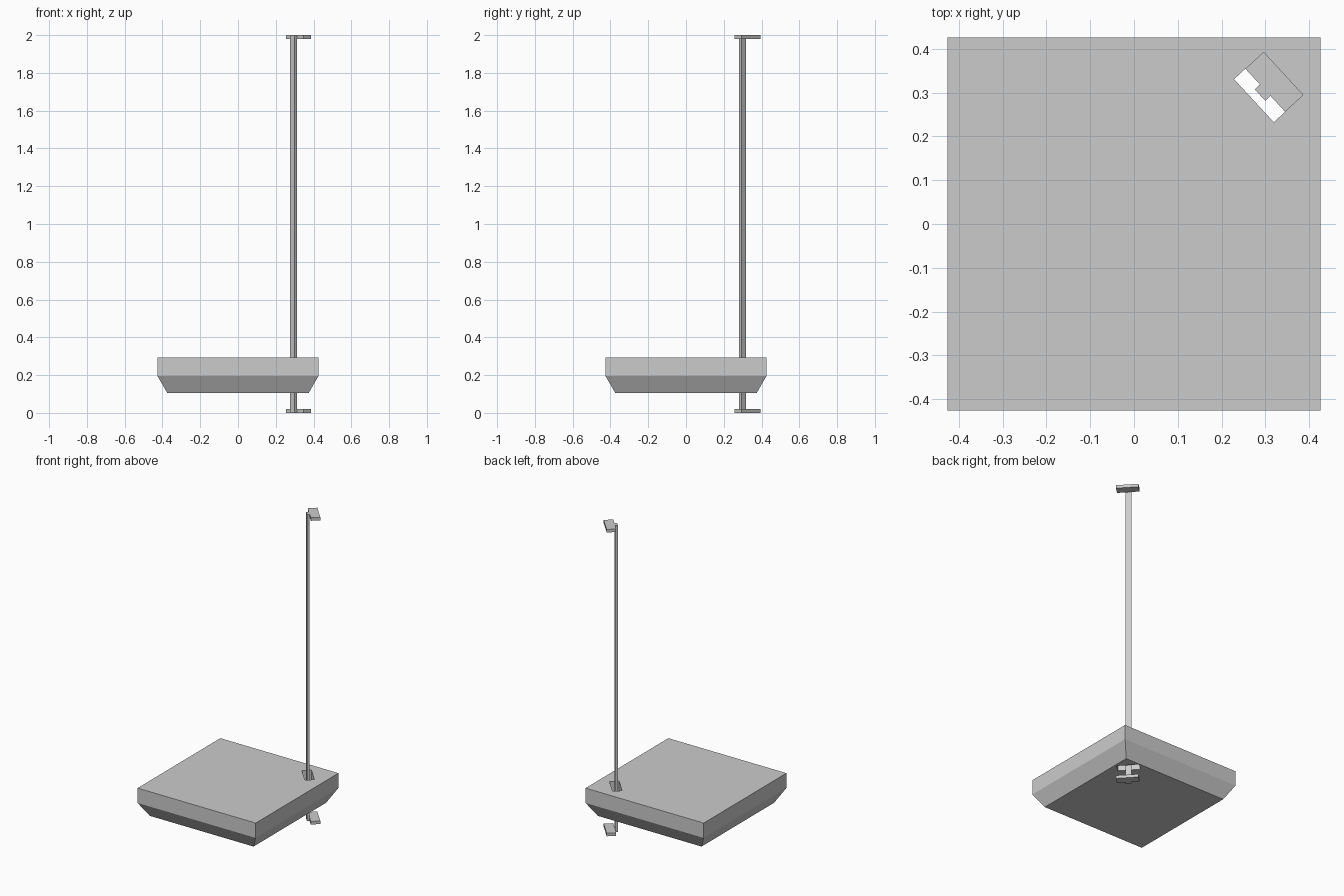
import bpy, bmesh, math
from mathutils import Matrix, Vector

if "Cube" in bpy.data.objects:
    bpy.data.objects.remove(bpy.data.objects["Cube"])

# Rail frame: local X runs across the strip, local Y points out to the corner
ANGLE = math.radians(-47.3)
RAIL = Matrix.Translation((0.2955, 0.3015, 0)) @ Matrix.Rotation(ANGLE, 4, 'Z')


def finish(name, bm):
    bmesh.ops.recalc_face_normals(bm, faces=bm.faces)
    me = bpy.data.meshes.new(name)
    bm.to_mesh(me)
    bm.free()
    ob = bpy.data.objects.new(name, me)
    bpy.context.collection.objects.link(ob)
    return ob


def rail_box(name, width, y0, y1, z0, z1):
    """Box in the rail frame, centred across the strip."""
    bm = bmesh.new()
    bmesh.ops.create_cube(bm, size=1)
    bmesh.ops.scale(bm, vec=(width, y1 - y0, z1 - z0), verts=bm.verts)
    bmesh.ops.translate(bm, vec=(0, (y0 + y1) / 2, (z0 + z1) / 2), verts=bm.verts)
    bmesh.ops.transform(bm, matrix=RAIL, verts=bm.verts)
    return finish(name, bm)


# Square platform: stacked square rings, tapered underneath
bm = bmesh.new()
rings = []
for half, z in ((0.374, 0.105), (0.426, 0.195), (0.426, 0.292)):
    rings.append([bm.verts.new((sx * half, sy * half, z))
                  for sx, sy in ((-1, -1), (1, -1), (1, 1), (-1, 1))])
for low, high in zip(rings, rings[1:]):
    for i in range(4):
        j = (i + 1) % 4
        bm.faces.new((low[i], low[j], high[j], high[i]))
bm.faces.new(rings[0][::-1])
bm.faces.new(rings[-1])
platform = finish("platform", bm)

# Rectangular slot through the platform, with clearance round the rail
cutter = rail_box("slot_cutter", 0.134, -0.029, 0.028, 0.0, 0.5)
mod = platform.modifiers.new("slot", 'BOOLEAN')
mod.operation = 'DIFFERENCE'
mod.solver = 'EXACT'
mod.object = cutter
bpy.context.view_layer.objects.active = platform
bpy.ops.object.modifier_apply(modifier=mod.name)
bpy.data.objects.remove(cutter)

# Flat vertical rail and its two end plates
rail_box("rail", 0.0355, -0.010, 0.0062, 0.0, 2.0)
for name, z in (("bottom_plate", 0.0), ("top_plate", 1.98)):
    rail_box(name, 0.134, 0.0062, 0.063, z, z + 0.02)
